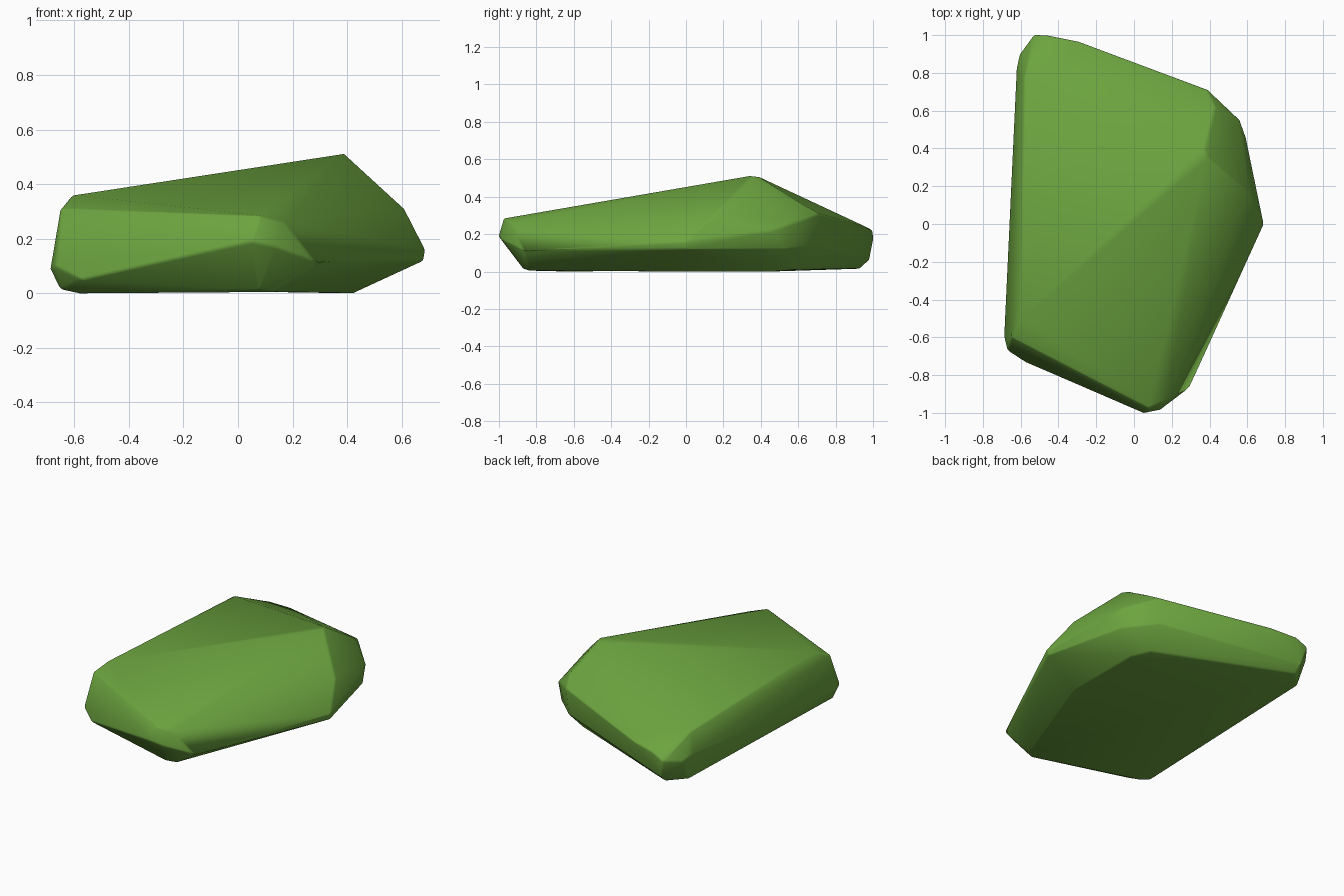
import bpy, bmesh
from math import radians

if "Cube" in bpy.data.objects:
    bpy.data.objects.remove(bpy.data.objects["Cube"])

# Corner points of the boulder, grouped by part of the stone
top = [(.39, .35, .512), (.37, .39, .507), (-.49, .82, .30), (-.605, -.50, .36),
       (.08, -.975, .283), (.17, -.935, .26)]
back = [(.39, .71, .31), (.43, .62, .36), (-.30, .97, .235), (-.45, .998, .22),
        (-.53, 1.003, .18), (-.50, .98, .06), (.38, .70, .14)]
right = [(.61, .16, .31), (.56, .55, .25), (.592, .46, .22), (.687, 0, .16),
         (.68, 0, .12), (.55, .53, .12)]
front = [(.29, -.87, .11), (.14, -.985, .17), (.05, -1.003, .19), (-.57, -.735, .05),
         (-.67, -.67, .10)]
left = [(-.687, -.60, .09), (-.65, -.60, .31), (-.62, .83, .18), (-.605, .90, .16),
        (-.58, .78, .31), (-.65, -.62, .015)]
base = [(.42, .46, 0), (.42, -.06, 0), (.13, -.84, .005), (.08, -.87, .015),
        (-.58, -.64, 0), (-.60, .82, .015), (-.50, .93, .015), (.35, .58, .01)]

# Wrap the corners in a convex skin
bm = bmesh.new()
for p in top + back + right + front + left + base:
    bm.verts.new(p)
hull = bmesh.ops.convex_hull(bm, input=bm.verts)
junk = {g for g in hull["geom_interior"] + hull["geom_unused"]
        if isinstance(g, bmesh.types.BMVert)}
bmesh.ops.delete(bm, geom=list(junk), context='VERTS')
bmesh.ops.dissolve_limit(bm, angle_limit=radians(2), verts=bm.verts, edges=bm.edges)
bmesh.ops.recalc_face_normals(bm, faces=bm.faces)
mesh = bpy.data.meshes.new("boulder")
bm.to_mesh(mesh)
bm.free()

boulder = bpy.data.objects.new("boulder", mesh)
bpy.context.collection.objects.link(boulder)
bpy.context.view_layer.objects.active = boulder
boulder.select_set(True)

# Slightly worn edges and soft shading
worn = boulder.modifiers.new("worn_edges", 'BEVEL')
worn.width = 0.01
worn.segments = 2
worn.limit_method = 'ANGLE'
worn.angle_limit = radians(25)
mesh.shade_smooth()

# Mossy green colour
green = bpy.data.materials.new("moss_green")
green.diffuse_color = (0.15, 0.37, 0.05, 1)
green.use_nodes = True
green.node_tree.nodes["Principled BSDF"].inputs["Base Color"].default_value = green.diffuse_color
mesh.materials.append(green)
